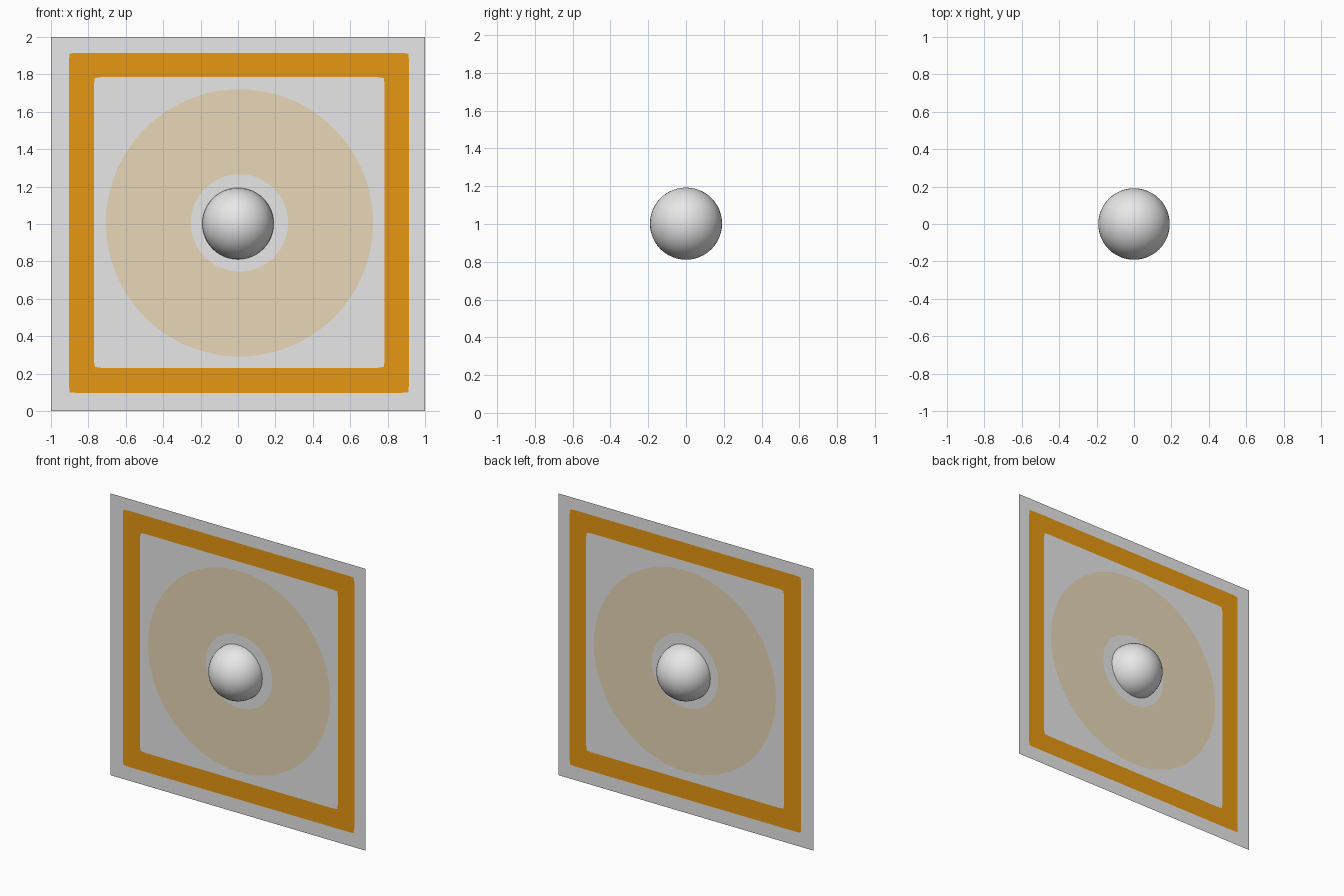
import bpy, bmesh, math

if "Cube" in bpy.data.objects:
    bpy.data.objects.remove(bpy.data.objects["Cube"])


def material(name, rgb):
    m = bpy.data.materials.new(name)
    m.diffuse_color = (*rgb, 1)
    m.use_nodes = True
    m.node_tree.nodes["Principled BSDF"].inputs["Base Color"].default_value = m.diffuse_color
    return m


grey = material("light grey", (0.8, 0.8, 0.8))
orange = material("orange", (0.8, 0.31, 0.006))
tan = material("pale tan", (0.8, 0.685, 0.485))

N = 256  # points per outline, a multiple of 8 so corners are hit


def circle(cx, cz, r):
    return [(cx + r * math.cos(2 * math.pi * i / N),
             cz + r * math.sin(2 * math.pi * i / N)) for i in range(N)]


def square(cx, cz, half, round_r=0.0):
    pts = []
    core = half - round_r
    for x, z in circle(0, 0, 1):
        s = half / max(abs(x), abs(z))
        x, z = x * s, z * s
        qx, qz = max(-core, min(core, x)), max(-core, min(core, z))
        d = math.hypot(x - qx, z - qz)
        if d > 1e-6 and round_r:
            x, z = qx + (x - qx) * round_r / d, qz + (z - qz) * round_r / d
        pts.append((cx + x, cz + z))
    return pts


# Flat panel: nested outlines, each band in its own colour
outlines = [square(0, 1, 1), square(0.005, 1.006, 0.909, 0.012),
            square(0.007, 1.008, 0.777, 0.016),
            circle(0.008, 1.006, 0.714), circle(0.008, 1.006, 0.26)]
band_colours = [0, 1, 0, 2]

bm = bmesh.new()
loops = [[bm.verts.new((x, 0, z)) for x, z in o] for o in outlines]
for outer, inner, colour in zip(loops, loops[1:], band_colours):
    for i in range(N):
        j = (i + 1) % N
        bm.faces.new((outer[i], outer[j], inner[j], inner[i])).material_index = colour
bm.faces.new(loops[-1])
mesh = bpy.data.meshes.new("panel")
bm.to_mesh(mesh)
bm.free()
for m in (grey, orange, tan):
    mesh.materials.append(m)
bpy.context.collection.objects.link(bpy.data.objects.new("panel", mesh))

# Ball through the middle of the panel
bpy.ops.mesh.primitive_uv_sphere_add(segments=48, ring_count=24, radius=0.191,
                                     location=(0, 0, 1.002))
ball = bpy.context.object
ball.name = "ball"
ball.data.materials.append(grey)
bpy.ops.object.shade_smooth()
